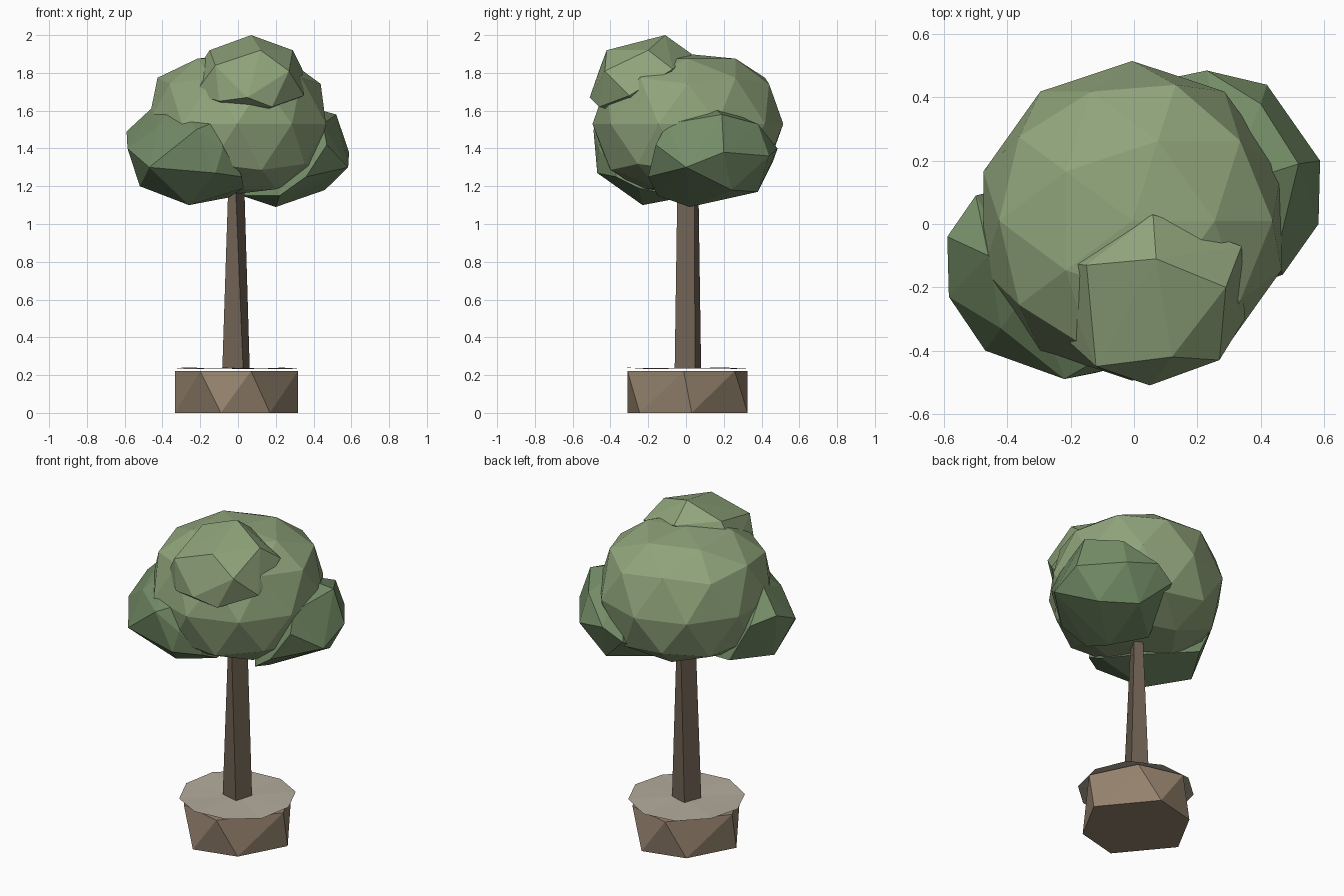
import bpy, bmesh, math
from mathutils import Vector


def material(name, rgb):
    m = bpy.data.materials.new(name)
    m.diffuse_color = (*rgb, 1)
    return m


LEAF = material("leaf", (0.28, 0.375, 0.2))
LEAF_DARK = material("leaf_dark", (0.175, 0.265, 0.135))
BARK = material("bark", (0.165, 0.125, 0.088))
CLAY = material("clay", (0.3, 0.225, 0.155))
SOIL = material("soil", (0.46, 0.41, 0.335))


def finish(name, bm, mat):
    bmesh.ops.recalc_face_normals(bm, faces=bm.faces)
    me = bpy.data.meshes.new(name)
    bm.to_mesh(me)
    bm.free()
    ob = bpy.data.objects.new(name, me)
    me.materials.append(mat)
    bpy.context.collection.objects.link(ob)


def hull(name, points, mat):
    bm = bmesh.new()
    for p in points:
        bm.verts.new(p)
    bmesh.ops.convex_hull(bm, input=bm.verts)
    inner = [v for v in bm.verts if not v.link_faces]
    bmesh.ops.delete(bm, geom=inner, context='VERTS')
    finish(name, bm, mat)


# Faceted pot: two hexagons turned against each other
def hexagon(half, z):
    c = Vector((-0.008, 0.008, z))
    return [c + Vector((s * x, s * y, 0)) for s in (1, -1) for x, y in half]


hull("pot", hexagon([(-0.083, -0.318), (0.177, -0.253), (0.326, 0.022)], 0)
     + hexagon([(-0.193, -0.25), (0.077, -0.318), (0.326, -0.02)], 0.222), CLAY)

# Thin, slightly rippled soil disc
bm = bmesh.new()
rim = [bm.verts.new((-0.008 + 0.328 * math.cos(a), 0.006 + 0.328 * math.sin(a),
                     0.236 + 0.004 * math.sin(3 * a)))
       for a in (math.tau * i / 10 + 0.1 for i in range(10))]
mid = bm.verts.new((0, 0, 0.236))
for i in range(10):
    bm.faces.new((rim[i - 1], rim[i], mid))
finish("soil", bm, SOIL)

# Four-sided tapering trunk
bm = bmesh.new()
low = [(0.027, -0.06), (0.062, 0.048), (-0.045, 0.08), (-0.083, -0.03)]
top = [(-0.015, -0.045), (0.032, 0.043), (-0.008, 0.065), (-0.05, -0.02)]
a = [bm.verts.new((x, y, 0.235)) for x, y in low]
b = [bm.verts.new((x, y, 1.25)) for x, y in top]
for i in range(4):
    bm.faces.new((a[i - 1], a[i], b[i], b[i - 1]))
bm.faces.new(a)
bm.faces.new(b)
finish("trunk", bm, BARK)

# Main crown: icosphere with flattened top and bottom
bm = bmesh.new()
bmesh.ops.create_icosphere(bm, subdivisions=2, radius=1)
for v in bm.verts:
    x, y, z = v.co
    v.co = (-0.005 + 0.495 * x, 0.01 + 0.505 * y, 1.53 + 0.5 * (z - 0.26 * z ** 3))
finish("crown_main", bm, LEAF)

# Side and top clumps: coarse irregular boulders
hull("crown_left", [
    (-0.59, -0.04, 1.49), (-0.585, -0.23, 1.4), (-0.47, -0.4, 1.3),
    (-0.22, -0.49, 1.5), (-0.12, -0.47, 1.27), (-0.5, 0.09, 1.45),
    (-0.46, -0.1, 1.61), (-0.33, -0.2, 1.65), (-0.1, -0.42, 1.55),
    (-0.52, -0.12, 1.2), (-0.26, -0.23, 1.1), (0.03, -0.25, 1.19),
    (-0.38, 0.12, 1.22), (-0.42, -0.33, 1.52), (-0.05, -0.02, 1.14),
    (0.02, -0.37, 1.25), (-0.08, -0.46, 1.4)], LEAF_DARK)
hull("crown_right", [
    (0.52, 0.19, 1.58), (0.588, 0.2, 1.38), (0.583, 0.0, 1.3),
    (0.47, -0.16, 1.42), (0.42, 0.44, 1.36), (0.23, 0.485, 1.4),
    (0.4, 0.38, 1.53), (0.46, 0.24, 1.18), (0.28, 0.38, 1.17),
    (0.2, 0.02, 1.09), (0.02, 0.15, 1.15), (0.36, -0.2, 1.25),
    (0.3, 0.12, 1.64), (0.45, -0.1, 1.53), (0.22, -0.15, 1.15),
    (0.11, 0.46, 1.33)], LEAF_DARK)
hull("crown_top", [
    (0.07, -0.11, 2.0), (-0.15, -0.13, 1.92), (0.29, -0.2, 1.92),
    (0.12, -0.42, 1.92), (-0.12, -0.45, 1.84), (0.27, -0.43, 1.81),
    (0.05, -0.51, 1.67), (-0.23, -0.35, 1.69), (-0.25, -0.12, 1.77),
    (0.35, -0.3, 1.68), (0.18, -0.46, 1.62), (-0.1, -0.46, 1.65),
    (0.06, 0.03, 1.9), (0.34, -0.07, 1.82), (0.05, -0.2, 1.55)], LEAF)
